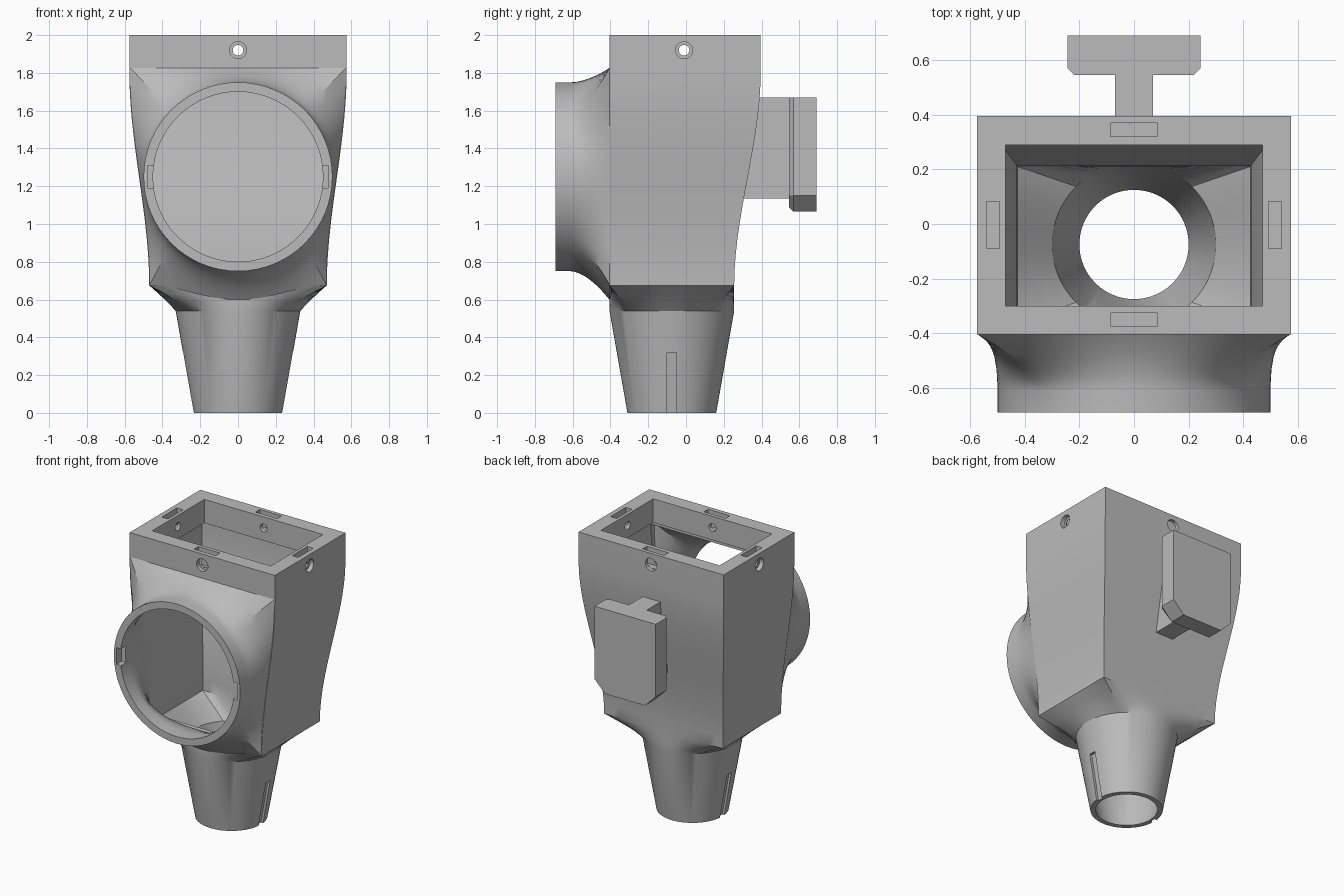
import bpy, bmesh, math
from mathutils import Matrix, Vector

cube = bpy.data.objects.get("Cube")
if cube:
    bpy.data.objects.remove(cube, do_unlink=True)

grey = bpy.data.materials.new("plain grey")
grey.use_nodes = True
COLOUR = (0.5, 0.5, 0.5, 1)
grey.diffuse_color = COLOUR
for node in grey.node_tree.nodes:
    if node.type == 'BSDF_PRINCIPLED':
        node.inputs["Base Color"].default_value = COLOUR

STEPS = 16            # points on each quarter of a section
AXIS_Y = -0.075       # nozzle axis
PORT_Z = 1.25         # port axis


def finish(name, bm):
    bmesh.ops.recalc_face_normals(bm, faces=bm.faces)
    mesh = bpy.data.meshes.new(name)
    bm.to_mesh(mesh)
    bm.free()
    mesh.materials.append(grey)
    obj = bpy.data.objects.new(name, mesh)
    bpy.context.scene.collection.objects.link(obj)
    return obj


def loft(name, rings):
    """Closed solid skinned through rings of equal length."""
    bm = bmesh.new()
    loops = [[bm.verts.new(p) for p in ring] for ring in rings]
    n = len(loops[0])
    for a, b in zip(loops, loops[1:]):
        for i in range(n):
            j = (i + 1) % n
            bm.faces.new((a[i], a[j], b[j], b[i]))
    bm.faces.new(loops[0])
    bm.faces.new(loops[-1])
    return finish(name, bm)


def box(name, x0, x1, y0, y1, z0, z1):
    return loft(name, [[(x0, y0, z), (x1, y0, z), (x1, y1, z), (x0, y1, z)] for z in (z0, z1)])


def rod(name, centre, axis, radius, length):
    bm = bmesh.new()
    turn = Vector((0, 0, 1)).rotation_difference(Vector(axis)).to_matrix().to_4x4()
    bmesh.ops.create_cone(bm, cap_ends=True, segments=32, radius1=radius, radius2=radius,
                          depth=length, matrix=Matrix.Translation(centre) @ turn)
    return finish(name, bm)


def section(f, hx, v0, v1, c, r, bow=0.0):
    """Blend from rectangle (f=0) to circle (f=1); hx gives half width at v."""
    pts = []
    for k in range(4):
        for i in range(STEPS):
            t = -1 + 2 * i / STEPS
            x, y = t, -1.0
            for _ in range(k):
                x, y = -y, x
            v = v0 + (v1 - v0) * (y + 1) / 2
            u = x * hx(v)
            if k == 0:
                v -= bow * (1 - t * t) ** 2
            a = math.radians(-90 + 45 * t + 90 * k)
            pts.append((u + (r * math.cos(a) - u) * f, v + (c + r * math.sin(a) - v) * f))
    return pts


def swell(z):
    t = min(max((z - 0.675) / 1.125, 0), 1)
    return t * t * (3 - 2 * t)


def half_width(z):
    return 0.47 + 0.105 * swell(z)


def back(z):
    return 0.255 + 0.14 * swell(z)


def level(z, f, r, wall=0.0):
    """Horizontal ring of the duct at height z."""
    w = half_width(z) - wall
    pts = section(f, lambda v: w, -0.405 + wall, back(z) - wall, AXIS_Y, r)
    return [(u, v, z) for u, v in pts]


def upright(y, f, r, wall=0.0, bow=0.0, scale=1.0):
    """Upright ring of the front port at depth y."""
    pts = section(f, lambda z: half_width(z) - wall, 0.675 + wall, 1.83 - wall, PORT_Z, r, bow)
    return [(u * scale, y, PORT_Z + (v - PORT_Z) * scale) for u, v in pts]


def boolean(target, tool, operation):
    mod = target.modifiers.new("cut", 'BOOLEAN')
    mod.operation = operation
    mod.solver = 'EXACT'
    mod.object = tool
    bpy.context.view_layer.objects.active = target
    bpy.ops.object.modifier_apply(modifier=mod.name)
    bpy.data.objects.remove(tool, do_unlink=True)


heights = [0.675 + 1.125 * i / 14 for i in range(15)]

# Outer shell: round nozzle, shoulder, swelling rectangular duct
rings = [level(0, 1, 0.235), level(0.54, 1, 0.33)]
rings += [level(0.585, 0.7, 0.33), level(0.63, 0.36, 0.33)]
rings += [level(z, 0, 0.33) for z in heights + [2.0]]
duct = loft("duct_housing", rings)

# Round front port flaring into the duct face
rings = [upright(-0.69, 1, 0.5), upright(-0.61, 1, 0.5)]
for i in range(1, 11):
    t = i / 10
    rings.append(upright(-0.61 + 0.205 * t, 1 - t ** 1.7, 0.5, bow=0.08, scale=1 - 0.006 * t))
rings.append(upright(-0.385, 0, 0.5, bow=0.08, scale=0.985))
boolean(duct, loft("port_flare", rings), 'UNION')

# T-shaped mounting bracket at the back
boolean(duct, box("bracket_stem", -0.07, 0.07, 0.285, 0.6, 1.135, 1.67), 'UNION')


def plate_ring(y, d):
    half = [(0.243 - d, 1.67), (0.243 - d, 1.15), (0.158 - d / 2, 1.065 + d)]
    return [(x, y, z) for x, z in half] + [(-x, y, z) for x, z in reversed(half)]


plate = loft("bracket_plate", [plate_ring(0.545, 0.025), plate_ring(0.57, 0), plate_ring(0.69, 0)])
boolean(duct, plate, 'UNION')

# Hollow inside, leaving a thick rim at the top
rings = [level(-0.05, 1, 0.2), level(0, 1, 0.2), level(0.54, 1, 0.3)]
rings += [level(z, 0, 0.3, 0.045) for z in heights]
for z in (1.83, 2.05):
    rings.append([(u, v, z) for u, v in section(0, lambda v: 0.47, -0.3, 0.29, 0, 1)])
cavity = loft("cavity_cutter", rings)
boolean(duct, cavity, 'DIFFERENCE')

# Hollow of the front port
rings = [upright(-0.75, 1, 0.45), upright(-0.61, 1, 0.45)]
for i in range(1, 9):
    t = i / 8
    rings.append(upright(-0.61 + 0.22 * t, 1 - t ** 1.7, 0.45, wall=0.05))
rings.append(upright(-0.33, 0, 0.45, wall=0.05))
boolean(duct, loft("port_cutter", rings), 'DIFFERENCE')

# Key notches in the port rim and grooves on the nozzle sides
for s in (-1, 1):
    notch = box("notch_cutter", min(s * 0.4, s * 0.48), max(s * 0.4, s * 0.48),
                -0.75, -0.63, 1.19, 1.31)
    boolean(duct, notch, 'DIFFERENCE')
    groove = [[(s * x, -0.1, z), (s * 0.4, -0.1, z), (s * 0.4, -0.05, z), (s * x, -0.05, z)]
              for x, z in ((0.208, -0.05), (0.273, 0.32))]
    boolean(duct, loft("groove_cutter", groove), 'DIFFERENCE')

# Screw holes with counterbores through the rim
boolean(duct, rod("hole_cutter", (0, 0, 1.92), (0, 1, 0), 0.028, 1.6), 'DIFFERENCE')
boolean(duct, rod("hole_cutter", (0, -0.01, 1.92), (1, 0, 0), 0.028, 1.6), 'DIFFERENCE')
for centre, axis in (((0, -0.405, 1.92), (0, 1, 0)), ((0, 0.395, 1.92), (0, 1, 0)),
                     ((-0.575, -0.01, 1.92), (1, 0, 0)), ((0.575, -0.01, 1.92), (1, 0, 0))):
    boolean(duct, rod("bore_cutter", centre, axis, 0.045, 0.06), 'DIFFERENCE')

# Nut slots in the top of the rim
for y in (-0.35, 0.345):
    boolean(duct, box("slot_cutter", -0.086, 0.086, y - 0.024, y + 0.024, 1.88, 2.1), 'DIFFERENCE')
for x in (-0.516, 0.516):
    boolean(duct, box("slot_cutter", x - 0.024, x + 0.024, -0.09, 0.082, 1.88, 2.1), 'DIFFERENCE')

# Smooth curves, sharp edges
bpy.ops.object.select_all(action='DESELECT')
duct.select_set(True)
bpy.context.view_layer.objects.active = duct
bpy.ops.object.shade_smooth_by_angle(angle=math.radians(28))
